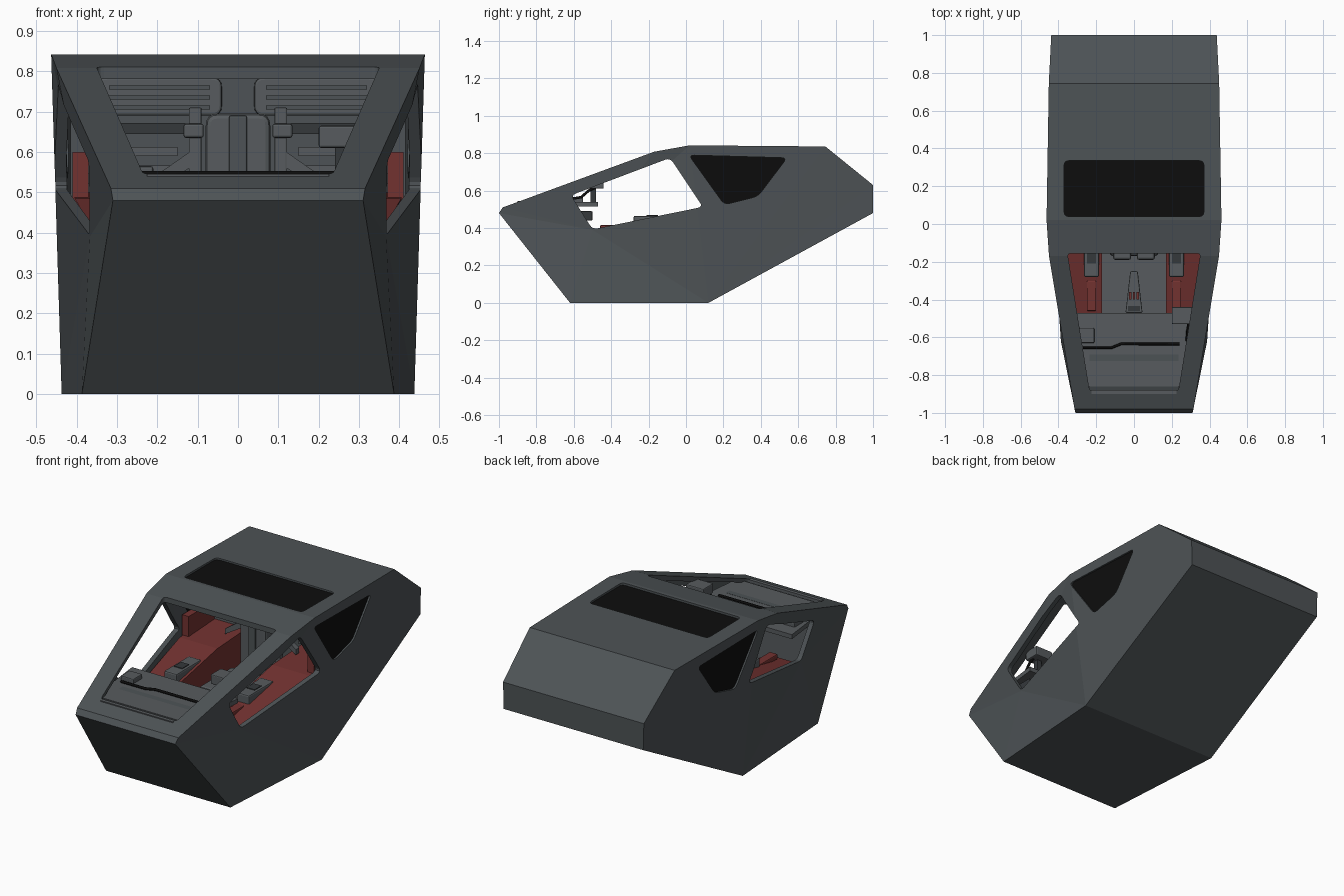
import bpy, bmesh, math
from mathutils import Vector

if "Cube" in bpy.data.objects:
    bpy.data.objects.remove(bpy.data.objects["Cube"])


def mat(name, rgb):
    m = bpy.data.materials.new(name)
    m.diffuse_color = (*rgb, 1)
    m.use_nodes = True
    m.node_tree.nodes["Principled BSDF"].inputs["Base Color"].default_value = m.diffuse_color
    return m


HULL = mat("hull grey", (0.075, 0.086, 0.092))
TRIM = mat("interior grey", (0.095, 0.105, 0.112))
DARK = mat("dark grey", (0.035, 0.04, 0.044))
RED = mat("red panel", (0.17, 0.032, 0.03))
BLACK = mat("black glass", (0.004, 0.004, 0.004))


def make(name, verts, faces, m, bevel=0):
    me = bpy.data.meshes.new(name)
    me.from_pydata([tuple(v) for v in verts], [], faces)
    bm = bmesh.new()
    bm.from_mesh(me)
    bmesh.ops.recalc_face_normals(bm, faces=bm.faces)
    bm.to_mesh(me)
    bm.free()
    me.materials.append(m)
    ob = bpy.data.objects.new(name, me)
    bpy.context.collection.objects.link(ob)
    if bevel:
        b = ob.modifiers.new("bevel", 'BEVEL')
        b.width, b.segments = bevel, 2
    return ob


def prism(name, pts, lo, hi, m, bevel=0):
    """Extrude 2D points between the 3D maps lo(p) and hi(p)."""
    n = len(pts)
    faces = [list(range(n)), list(range(n, 2 * n))]
    faces += [[i, (i + 1) % n, n + (i + 1) % n, n + i] for i in range(n)]
    return make(name, [lo(p) for p in pts] + [hi(p) for p in pts], faces, m, bevel)


def along(axis, c):
    return {'x': lambda p: (c, p[0], p[1]), 'y': lambda p: (p[0], c, p[1]),
            'z': lambda p: (p[0], p[1], c)}[axis]


def box(name, x, y, z, m, bevel=0):
    return prism(name, [(x[0], y[0]), (x[1], y[0]), (x[1], y[1]), (x[0], y[1])],
                 along('z', z[0]), along('z', z[1]), m, bevel)


def rounded(pts, r, seg=4):
    out = []
    for i, p in enumerate(pts):
        p = Vector(p)
        a = p + (Vector(pts[i - 1]) - p).normalized() * r
        b = p + (Vector(pts[(i + 1) % len(pts)]) - p).normalized() * r
        for k in range(seg + 1):
            t = k / seg
            out.append(tuple(a * (1 - t) ** 2 + p * 2 * t * (1 - t) + b * t * t))
    return out


def rect(x0, x1, z0, z1):
    return [(x0, z0), (x1, z0), (x1, z1), (x0, z1)]


# Hull half outline: x half width, y, z; the last point is the side crease corner
OUT = [(.31, -1, .48), (.315, -.98, .51), (.45, -.17, .808), (.463, .02, .842),
       (.451, .745, .836), (.438, 1, .63), (.434, 1, .48), (.437, .12, 0),
       (.387, -.62, 0), (.367, -.5, .39)]


def hull(name, s):
    v = []
    for side in (1, -1):
        v += [(side * x * s[0], y * s[1], .43 + (z - .43) * s[2]) for x, y, z in OUT]
    f = [[i, (i + 1) % 9, 10 + (i + 1) % 9, 10 + i] for i in range(9)]
    for o in (0, 10):
        f += [[o + a, o + b, o + 9] for a, b in ((0, 1), (1, 2), (2, 3), (3, 7), (7, 8), (8, 0))]
        f += [[o + 3, o + 4, o + 7], [o + 4, o + 5, o + 7], [o + 5, o + 6, o + 7]]
    return make(name, v, f, HULL)


# Shell with cavity and openings
shell = hull("hull_shell", (1, 1, 1))
side_glass = rounded([(.015, .79), (.54, .775), (.385, .57), (.205, .525)], .03)
roof_glass = rounded([(-.37, .04), (.37, .04), (.37, .335), (-.37, .335)], .025)
cutters = [
    hull("cavity_cutter", (.935, .96, .925)),
    prism("windshield_cutter", rounded([(-.352, -.155), (.352, -.155), (.235, -.885), (-.235, -.885)], .02),
          along('z', .49), along('z', 1.1), HULL),
    prism("side_window_cutter", rounded([(-.5, .393), (.09, .513), (-.085, .775), (-.615, .575)], .028),
          along('x', -.7), along('x', .7), HULL),
    prism("rear_window_cutter", side_glass, along('x', -.7), along('x', .7), HULL),
    prism("roof_cutter", roof_glass, along('z', .75), along('z', 1.1), HULL),
]
for c in cutters:
    b = shell.modifiers.new(c.name, 'BOOLEAN')
    b.operation, b.object, b.solver = 'DIFFERENCE', c, 'EXACT'
bpy.context.view_layer.update()
dg = bpy.context.evaluated_depsgraph_get()
cut = bpy.data.meshes.new_from_object(shell.evaluated_get(dg))
shell.modifiers.clear()
shell.data = cut
for c in cutters:
    bpy.data.objects.remove(c)

# Black panes, slightly sunk
prism("roof_pane", roof_glass, along('z', .822), along('z', .83), BLACK)
for s, n in ((1, "right"), (-1, "left")):
    def face(d, s=s):
        return lambda p: (s * (.439 - .018 * p[0] + .0288 * p[1] - d), p[0], p[1])
    prism(n + "_rear_pane", side_glass, face(.016), face(.009), BLACK)

    # Red side console following the window sill, with grey equipment
    prism(n + "_console", [(-.5, .2), (.34, .2), (.34, .5), (.06, .485), (-.5, .372)],
          lambda p: (s * .17, *p),
          lambda p: (s * min(.405, .39 + .143 * p[0] + .048 * p[1]), *p), RED)
    box(n + "_rear_side_panel", sorted((s * .37, s * .41)), (.09, .34), (.45, .6), RED)
    box(n + "_equipment", sorted((s * .185, s * .265)), (-.28, -.06), (.40, .465), TRIM, .008)
    box(n + "_equipment_screen", sorted((s * .2, s * .25)), (-.21, -.15), (.464, .469), DARK)
    box(n + "_lever_base", sorted((s * .2, s * .25)), (-.46, -.3), (.385, .415), RED, .006)

    # Harness posts beside the seat
    box(n + "_seat_post", sorted((s * .09, s * .122)), (.2, .23), (.2, .71), TRIM, .004)
    box(n + "_shoulder_pad", sorted((s * .085, s * .135)), (.18, .2), (.635, .67), TRIM, .006)
    prism(n + "_seat_brace", [(s * .12, .6), (s * .12, .56), (s * .22, .5), (s * .22, .53)],
          along('y', .2), along('y', .23), TRIM)

    # Bulkhead panels and ribs
    x0, x1 = sorted((s * .04, s * .35))
    prism(n + "_bulkhead_panel", rounded(rect(x0, x1, .69, .785), .025),
          along('y', .325), along('y', .35), TRIM, .006)
    for k in range(3):
        z = .705 + k * .025
        box(f"{n}_bulkhead_rib_{k}", (x0 + .03, x1 - .03), (.315, .33), (z, z + .01), HULL)
    for k in range(3):
        z = .5 + k * .045
        box(f"{n}_lower_rib_{k}", sorted((s * .15, s * .37)), (.32, .35), (z, z + .022), TRIM)
    box(n + "_dark_band", sorted((s * .13, s * .4)), (.335, .345), (.645, .672), DARK)

# Cabin floor, bulkhead and firewall
box("cabin_floor", (-.36, .36), (-.64, .35), (.18, .2), TRIM)
box("bulkhead", (-.415, .415), (.345, .365), (.15, .81), HULL)
box("firewall", (-.32, .32), (-.66, -.64), (.18, .52), TRIM)

# Seat
box("seat_cushion", (-.13, .13), (-.17, .14), (.28, .36), TRIM, .02)
for s, n in ((1, "right"), (-1, "left")):
    box(n + "_cushion_pad", sorted((s * .015, s * .11)), (-.19, .1), (.34, .385), TRIM, .012)
prism("seat_back", rounded(rect(-.08, .08, .36, .695), .03), along('y', .13), along('y', .2), TRIM, .012)
box("seat_back_strip", (-.022, .022), (.122, .14), (.42, .69), HULL, .004)

# Dashboard with boxes and cable
prism("dashboard", [(-.33, -.47), (.33, -.47), (.285, -.86), (-.285, -.86)],
      along('z', .515), along('z', .54), TRIM)
prism("dashboard_slope", [(-.69, .541), (-.86, .536), (-.95, .5), (-.69, .5)],
      along('x', -.235), along('x', .235), HULL)
box("dash_step", (-.225, .225), (-.9, -.88), (.53, .545), TRIM)
box("right_display", (.2, .31), (-.53, -.44), (.61, .665), TRIM, .006)
box("right_display_stand", (.24, .27), (-.51, -.48), (.53, .62), DARK)
box("left_dash_box", (-.29, -.21), (-.63, -.55), (.53, .565), TRIM, .006)
box("control_box", (.24, .31), (-.6, -.5), (.44, .49), DARK, .005)


def cable(name, pts, r):
    cu = bpy.data.curves.new(name, 'CURVE')
    cu.dimensions, cu.bevel_depth, cu.bevel_resolution = '3D', r, 1
    sp = cu.splines.new('POLY')
    sp.points.add(len(pts) - 1)
    for q, p in zip(sp.points, pts):
        q.co = (*p, 1)
    cu.materials.append(BLACK)
    bpy.context.collection.objects.link(bpy.data.objects.new(name, cu))


cable("dash_cable", [(-.27, -.655, .547), (-.12, -.655, .547), (-.07, -.635, .547), (.24, -.635, .547)], .007)
cable("display_cable", [(.28, -.62, .555), (.285, -.56, .565), (.29, -.52, .6), (.29, -.46, .63)], .008)

# Centre pedestal with red switches
prism("pedestal", [(-.045, -.47), (.045, -.47), (.02, -.25), (-.02, -.25)],
      along('z', .2), along('z', .34), TRIM, .006)
box("pedestal_screen", (-.033, .033), (-.46, -.435), (.339, .344), DARK)
for k in (-1, 0, 1):
    box(f"pedestal_switch_{k + 2}", (k * .02 - .006, k * .02 + .006), (-.4, -.36), (.338, .348), RED)
